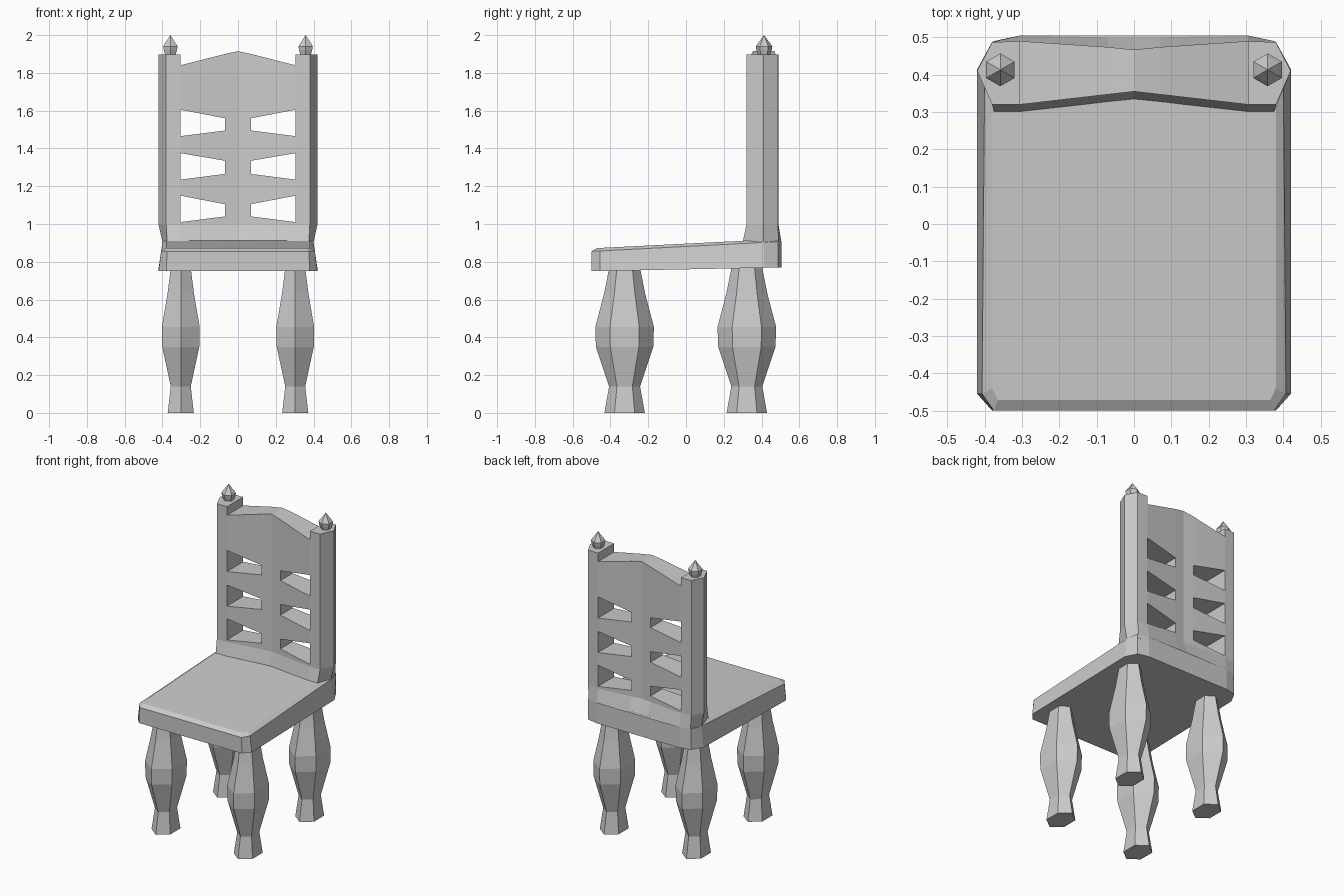
import bpy, bmesh
from math import sin, cos, pi

if "Cube" in bpy.data.objects:
    bpy.data.objects.remove(bpy.data.objects["Cube"])


def finish(name, bm):
    bmesh.ops.recalc_face_normals(bm, faces=bm.faces)
    me = bpy.data.meshes.new(name)
    bm.to_mesh(me)
    bm.free()
    ob = bpy.data.objects.new(name, me)
    bpy.context.collection.objects.link(ob)
    return ob


def loft(name, rings):
    """Closed solid through rings with equal point counts."""
    bm = bmesh.new()
    vr = [[bm.verts.new(p) for p in r] for r in rings]
    n = len(vr[0])
    for a, b in zip(vr, vr[1:]):
        for i in range(n):
            j = (i + 1) % n
            bm.faces.new((a[i], a[j], b[j], b[i]))
    bm.faces.new(vr[0][::-1])
    bm.faces.new(vr[-1])
    bmesh.ops.remove_doubles(bm, verts=bm.verts, dist=1e-5)
    return finish(name, bm)


def turned(name, cx, cy, profile, squash=1.0):
    """Six-sided turned part, corners pointing along y."""
    return loft(name, [[(cx + r * squash * cos(pi / 6 + i * pi / 3),
                         cy + r * sin(pi / 6 + i * pi / 3), z)
                        for i in range(6)] for r, z in profile])


# Seat: chamfered outline, sloping up to the back
def seat_ring(half, z0, slope):
    pts = half + [(-x, y) for x, y in reversed(half)]
    return [(x, y, z0 + slope * (y + 0.5)) for x, y in pts]


loft("seat", [
    seat_ring([(.38, -.50), (.42, -.455), (.42, .415), (.38, .488), (.305, .505)], .75, .02),
    seat_ring([(.375, -.50), (.407, -.455), (.40, .41), (.38, .488), (.305, .505)], .855, .052),
    seat_ring([(.365, -.472), (.38, -.44), (.38, .41), (.37, .48), (.30, .495)], .871, .05),
])

# Legs
leg = [(.107, 0), (.082, .14), (.152, .35), (.155, .455), (.109, .63), (.081, .77)]
for side, x in (("left", -.303), ("right", .303)):
    turned(f"front_leg_{side}", x, -.325, leg, .745)
    turned(f"back_leg_{side}", x, .322, leg, .745)

# Backrest: pierced slats and posts, one grid thickened from front to back
# per station: x, base x, front y, back y, base front y, base back y
stations = [(0, 0, .355, .467, .335, .50), (.07, .07, .347, .474, .328, .50),
            (.305, .305, .32, .49, .30, .505), (.38, .375, .32, .487, .30, .49),
            (.42, .40, .41, .41, .41, .41)]
inner = [.88, .915, 1.0, 1.04, 1.105, 1.265, 1.335, 1.495, 1.56, 1.90, 1.93]
outer = [.88, .905, .995, 1.01, 1.15, 1.235, 1.375, 1.465, 1.605, 1.84, 1.897]
holes = (3, 5, 7)
bm = bmesh.new()
cache = {}


def vert(c, r, back):
    x, bx, f, b, bf, bb = stations[abs(c)]
    if r < 2:
        x, f, b = bx, bf, bb
    z = (inner if abs(c) < 2 else outer)[r]
    if c == 0 and r == 9:
        z += .015
    key = (c, r, back and f != b)
    if key not in cache:
        cache[key] = bm.verts.new(((x if c >= 0 else -x), b if back else f, z))
    return cache[key]


edges = {}
for c in range(-4, 4):
    band = min(abs(c), abs(c + 1))
    for r in range(10):
        if (band == 1 and r in holes) or (band < 2 and r == 9):
            continue
        quad = [(c, r), (c + 1, r), (c + 1, r + 1), (c, r + 1)]
        bm.faces.new([vert(*q, False) for q in quad])
        bm.faces.new([vert(*q, True) for q in reversed(quad)])
        for a, b in zip(quad, quad[1:] + quad[:1]):
            edges.setdefault(frozenset((a, b)), []).append((a, b))
for uses in edges.values():
    if len(uses) == 1:
        a, b = uses[0]
        loop = [vert(*b, False), vert(*a, False), vert(*a, True), vert(*b, True)]
        loop = list(dict.fromkeys(loop))
        if len(loop) > 2:
            bm.faces.new(loop)
finish("backrest", bm)

# Finials on the posts
finial = [(.030, 1.89), (.040, 1.92), (.044, 1.94), (.034, 1.955), (.017, 1.977), (0.0005, 2.0)]
for side, x in (("left", -.358), ("right", .358)):
    turned(f"finial_{side}", x, .413, finial)
